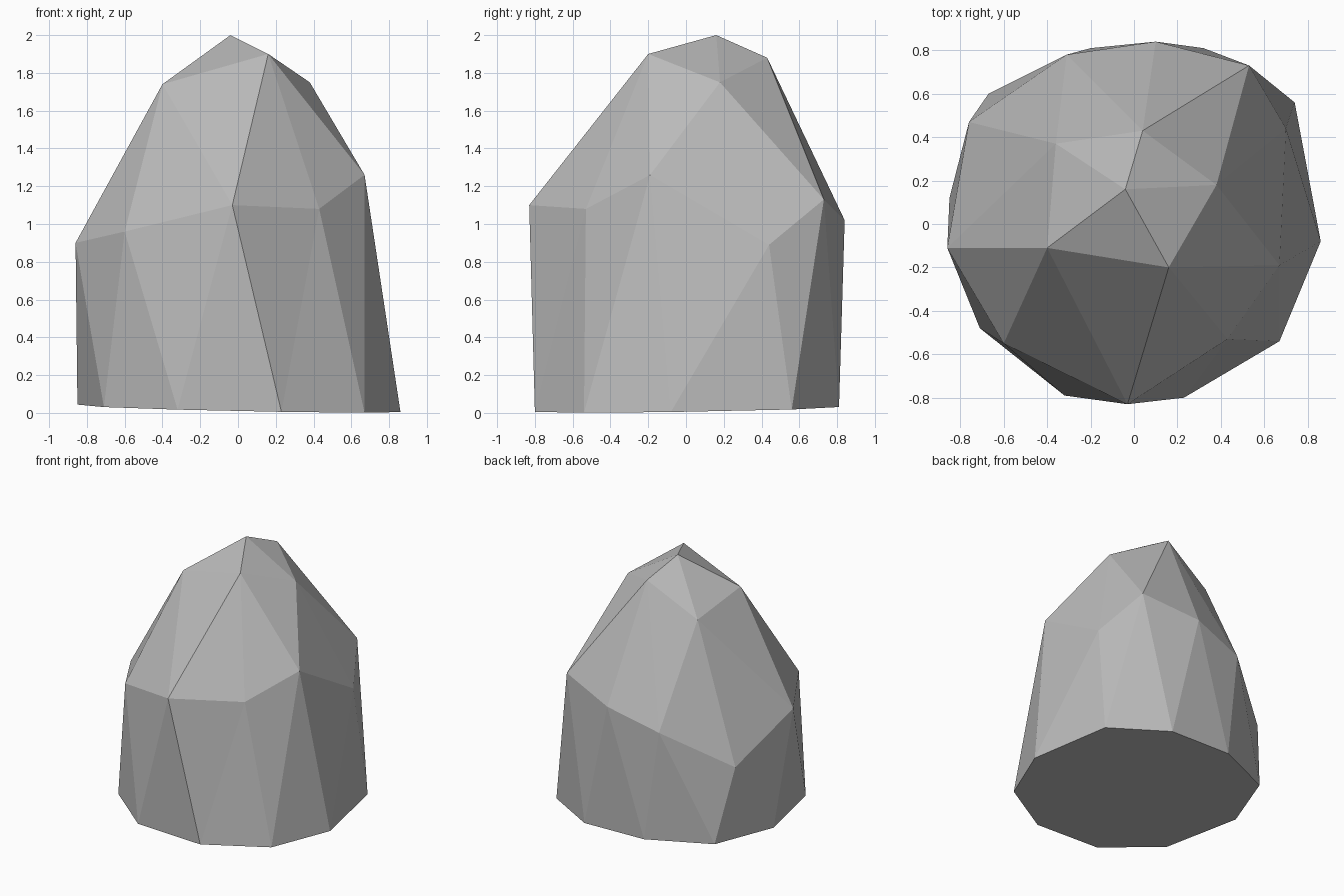
import bpy
import bmesh

# Remove the default object only
default_cube = bpy.data.objects.get("Cube")
if default_cube:
    bpy.data.objects.remove(default_cube, do_unlink=True)


def flat_material(name, colour):
    mat = bpy.data.materials.new(name)
    mat.use_nodes = True
    mat.diffuse_color = colour
    for node in mat.node_tree.nodes:
        if node.type == "BSDF_PRINCIPLED":
            node.inputs["Base Color"].default_value = colour
    return mat


def ground_height(x, y):
    """Slightly tilted underside of the rock."""
    return max(0.0, 0.024 - 0.021 * x + 0.017 * y)


# Rings run anticlockwise, starting at the front
base_outline = [(-.32, -.79), (.23, -.80), (.67, -.54), (.86, -.08), (.74, .56),
                (.32, .81), (-.20, .81), (-.67, .60), (-.85, .12), (-.71, -.48)]
shoulder_points = [(-.03, -.83, 1.10), (.43, -.53, 1.08), (.67, -.19, 1.26),
                   (.70, .44, .89), (.53, .73, 1.13), (.10, .84, 1.02),
                   (-.31, .78, .90), (-.76, .47, .63), (-.86, -.11, .90),
                   (-.60, -.55, .96)]
crown_points = [(.16, -.20, 1.90), (.38, .18, 1.75), (.04, .43, 1.88),
                (-.36, .37, 1.65), (-.40, -.11, 1.74)]
peak_point = (-.04, .16, 2.0)

bm = bmesh.new()
base = [bm.verts.new((x, y, ground_height(x, y))) for x, y in base_outline]
shoulder = [bm.verts.new(p) for p in shoulder_points]
crown = [bm.verts.new(p) for p in crown_points]
peak = bm.verts.new(peak_point)

# Underside
bm.faces.new(base[::-1])

# Walls: zigzag band between the base and the shoulder
count = len(base)
for i in range(count):
    after = (i + 1) % count
    bm.faces.new((base[i], base[after], shoulder[i]))
    bm.faces.new((base[after], shoulder[after], shoulder[i]))

# Slopes: each crown point fans out over three shoulder points, then the cap
for i, corner in enumerate(crown):
    following = crown[(i + 1) % len(crown)]
    first, middle, last = (shoulder[(2 * i + k) % count] for k in range(3))
    bm.faces.new((first, middle, corner))
    bm.faces.new((middle, last, corner))
    bm.faces.new((last, following, corner))
    bm.faces.new((corner, following, peak))

bmesh.ops.recalc_face_normals(bm, faces=bm.faces[:])
mesh = bpy.data.meshes.new("rock")
bm.to_mesh(mesh)
bm.free()

# Flat-shaded rock
rock = bpy.data.objects.new("rock", mesh)
mesh.materials.append(flat_material("stone grey", (0.5, 0.5, 0.5, 1.0)))
bpy.context.collection.objects.link(rock)
